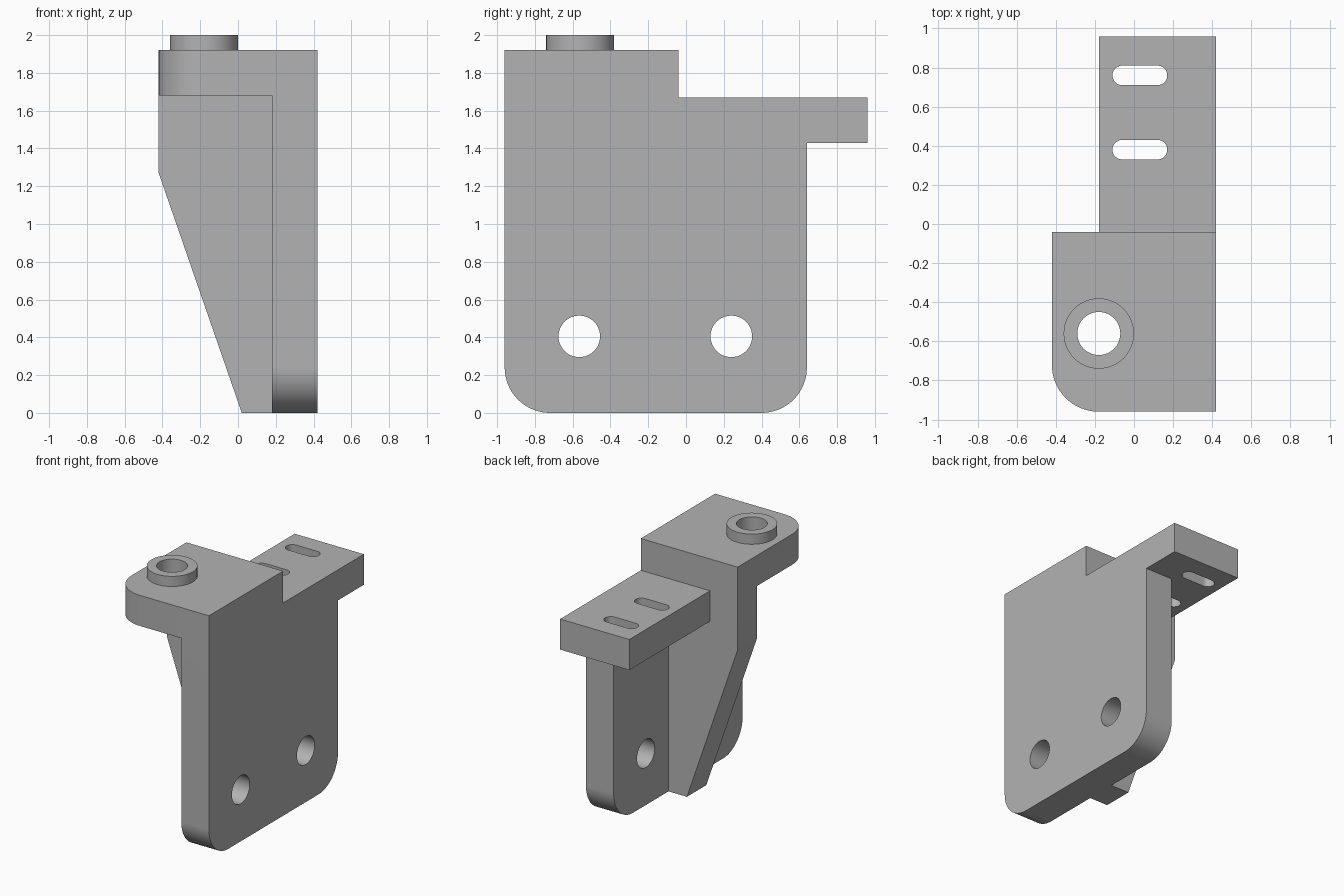
import bpy, bmesh
from math import cos, sin, pi
from mathutils import Vector

if "Cube" in bpy.data.objects:
    bpy.data.objects.remove(bpy.data.objects["Cube"])

# Single grey material
grey = bpy.data.materials.new("machined grey")
grey.use_nodes = True
colour = (0.45, 0.45, 0.45, 1)
grey.diffuse_color = colour
grey.node_tree.nodes["Principled BSDF"].inputs["Base Color"].default_value = colour

AXES = {"x": lambda a, b, d: (d, a, b),
        "y": lambda a, b, d: (a, d, b),
        "z": lambda a, b, d: (a, b, d)}


def rounded(corners, steps=16):
    """Outline from (a, b, radius) right-angled corners."""
    pts = []
    for i, (a, b, r) in enumerate(corners):
        p = Vector((a, b))
        if not r:
            pts.append(p)
            continue
        u = (Vector(corners[i - 1][:2]) - p).normalized()
        v = (Vector(corners[(i + 1) % len(corners)][:2]) - p).normalized()
        centre = p + (u + v) * r
        for k in range(steps + 1):
            t = pi / 2 * k / steps
            pts.append(centre - v * r * cos(t) - u * r * sin(t))
    return pts


def slot(a, b, r, half=0, steps=24):
    """Circle, or a slot stretched along the first axis."""
    pts = []
    for side in (1, -1):
        for k in range(steps + (1 if half else 0)):
            t = pi * k / steps - pi / 2
            pts.append((a + side * (half + r * cos(t)), b + side * r * sin(t)))
    return pts


def prism(name, outline, axis, lo, hi):
    """Extrude a 2D outline along an axis."""
    bm = bmesh.new()
    place = AXES[axis]
    face = bm.faces.new([bm.verts.new(place(p[0], p[1], lo)) for p in outline])
    out = bmesh.ops.extrude_face_region(bm, geom=[face])
    shift = place(0, 0, hi - lo)
    bmesh.ops.translate(bm, vec=shift, verts=[g for g in out["geom"]
                                              if isinstance(g, bmesh.types.BMVert)])
    bmesh.ops.recalc_face_normals(bm, faces=bm.faces)
    mesh = bpy.data.meshes.new(name)
    bm.to_mesh(mesh)
    bm.free()
    mesh.materials.append(grey)
    obj = bpy.data.objects.new(name, mesh)
    bpy.context.collection.objects.link(obj)
    return obj


def combine(target, tool, operation):
    """Apply a boolean and discard the tool."""
    bpy.context.view_layer.objects.active = target
    mod = target.modifiers.new(operation, "BOOLEAN")
    mod.operation, mod.solver, mod.object = operation, "EXACT", tool
    bpy.ops.object.modifier_apply(modifier=mod.name)
    bpy.data.objects.remove(tool)


# Upright plate with rounded lower corners and a stepped top
bracket = prism("mounting_bracket", rounded([
    (-0.96, 0, 0.24), (0.64, 0, 0.24), (0.64, 1.43, 0), (0.96, 1.43, 0),
    (0.96, 1.67, 0), (-0.04, 1.67, 0), (-0.04, 1.92, 0), (-0.96, 1.92, 0)]),
    "x", 0.18, 0.42)

# Top block, rear shelf, support rib and raised collar
parts = [
    prism("top_block", rounded([(-0.42, -0.96, 0.24), (0.42, -0.96, 0),
                                (0.42, -0.04, 0), (-0.42, -0.04, 0)]), "z", 1.68, 1.92),
    prism("rear_shelf", [(-0.18, -0.04), (0.42, -0.04), (0.42, 0.96), (-0.18, 0.96)],
          "z", 1.43, 1.67),
    prism("support_rib", [(0.02, 0), (0.3, 0), (0.3, 1.8), (-0.42, 1.8), (-0.42, 1.27)],
          "y", -0.28, -0.04),
    prism("collar", slot(-0.18, -0.56, 0.18), "z", 1.8, 2.0),
]
for part in parts:
    combine(bracket, part, "UNION")

# Collar bore, plate holes and shelf slots
cutters = [prism("collar_bore", slot(-0.18, -0.56, 0.11), "z", 1.5, 2.1)]
cutters += [prism("plate_hole", slot(y, 0.405, 0.11), "x", 0.1, 0.5)
            for y in (-0.565, 0.24)]
cutters += [prism("shelf_slot", slot(0.03, y, 0.05, 0.09), "z", 1.3, 1.8)
            for y in (0.38, 0.76)]
for cutter in cutters:
    combine(bracket, cutter, "DIFFERENCE")

# Smooth the curves, keep the flats flat
bpy.ops.object.select_all(action="DESELECT")
bracket.select_set(True)
bpy.context.view_layer.objects.active = bracket
bpy.ops.object.shade_smooth_by_angle(angle=pi / 6)
weighted = bracket.modifiers.new("flat faces", "WEIGHTED_NORMAL")
weighted.keep_sharp = True
